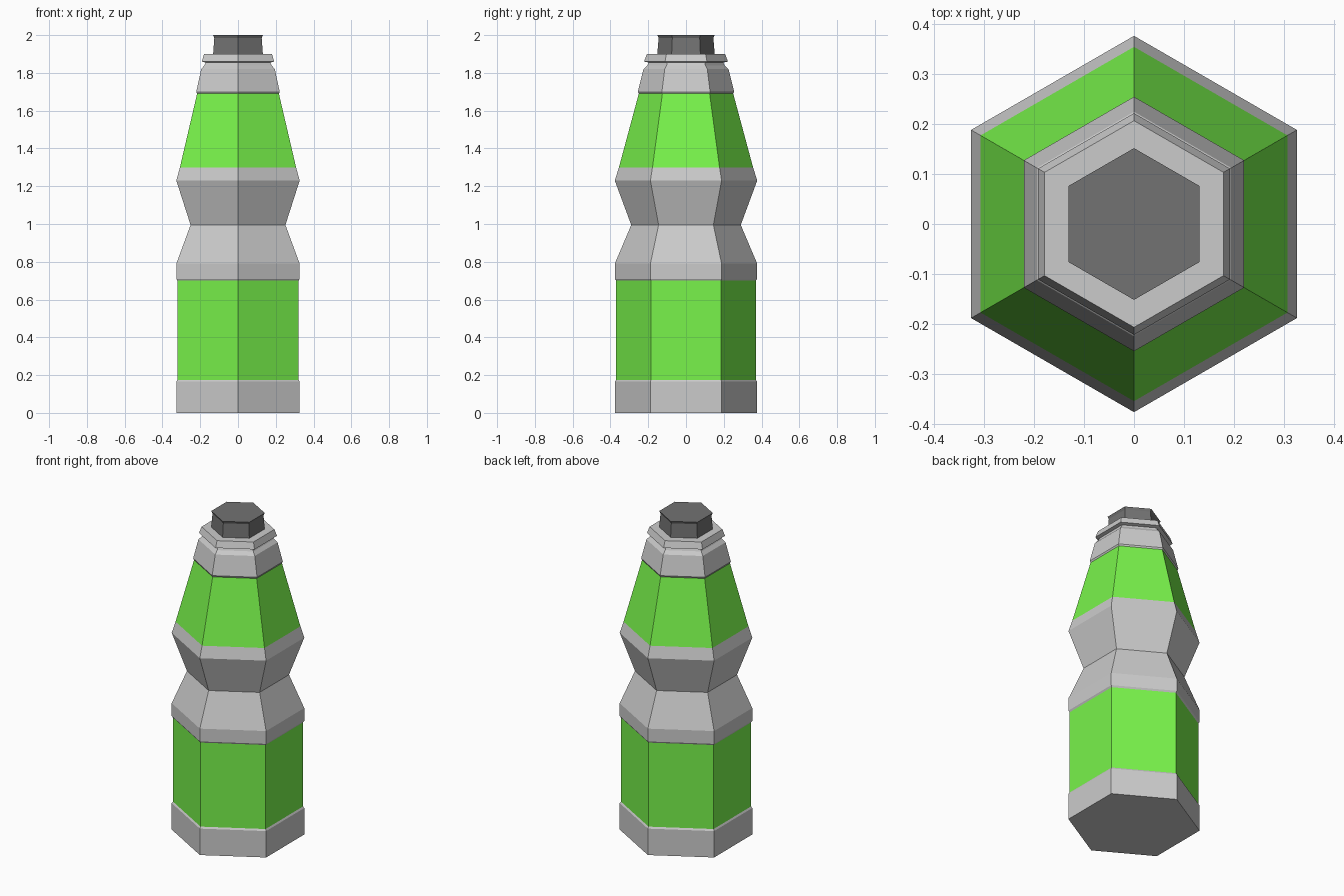
import bpy, bmesh
from math import sin, cos, radians

if "Cube" in bpy.data.objects:
    bpy.data.objects.remove(bpy.data.objects["Cube"])


def material(name, rgb):
    m = bpy.data.materials.new(name)
    m.diffuse_color = (*rgb, 1)
    m.use_nodes = True
    m.node_tree.nodes["Principled BSDF"].inputs["Base Color"].default_value = m.diffuse_color
    return m


def hex_band(name, profile, mat=None, close_bottom=False, close_top=False):
    """Six-sided flat-faced band from (radius, z) pairs, corners on the y axis."""
    bm = bmesh.new()
    rings = [[bm.verts.new((r * cos(radians(90 + 60 * k)), r * sin(radians(90 + 60 * k)), z))
              for k in range(6)] for r, z in profile]
    for low, high in zip(rings, rings[1:]):
        for k in range(6):
            n = (k + 1) % 6
            bm.faces.new((low[k], low[n], high[n], high[k]))
    if close_bottom:
        bm.faces.new(rings[0][::-1])
    if close_top:
        bm.faces.new(rings[-1])
    me = bpy.data.meshes.new(name)
    bm.to_mesh(me)
    bm.free()
    if mat:
        me.materials.append(mat)
    ob = bpy.data.objects.new(name, me)
    bpy.context.collection.objects.link(ob)
    return ob


green = material("green", (0.19, 0.9, 0.07))
black = material("black", (0.17, 0.17, 0.17))

# Foot
hex_band("base", [(0.377, 0), (0.377, 0.165), (0.37, 0.175)], close_bottom=True)
# Lower label
hex_band("lower_label", [(0.37, 0.175), (0.37, 0.70)], green)
# Pinched grip
hex_band("waist", [(0.37, 0.70), (0.377, 0.71), (0.377, 0.79), (0.29, 0.995),
                   (0.377, 1.23), (0.355, 1.30)])
# Tapered upper label
hex_band("upper_label", [(0.355, 1.30), (0.25, 1.69)], green)
# Shoulder, groove and collar ring
hex_band("neck", [(0.25, 1.69), (0.255, 1.70), (0.225, 1.82), (0.205, 1.84), (0.198, 1.855),
                  (0.222, 1.86), (0.207, 1.90), (0.152, 1.90)])
# Cap
hex_band("cap", [(0.152, 1.90), (0.145, 1.985), (0.152, 2.0)], black, close_top=True)
